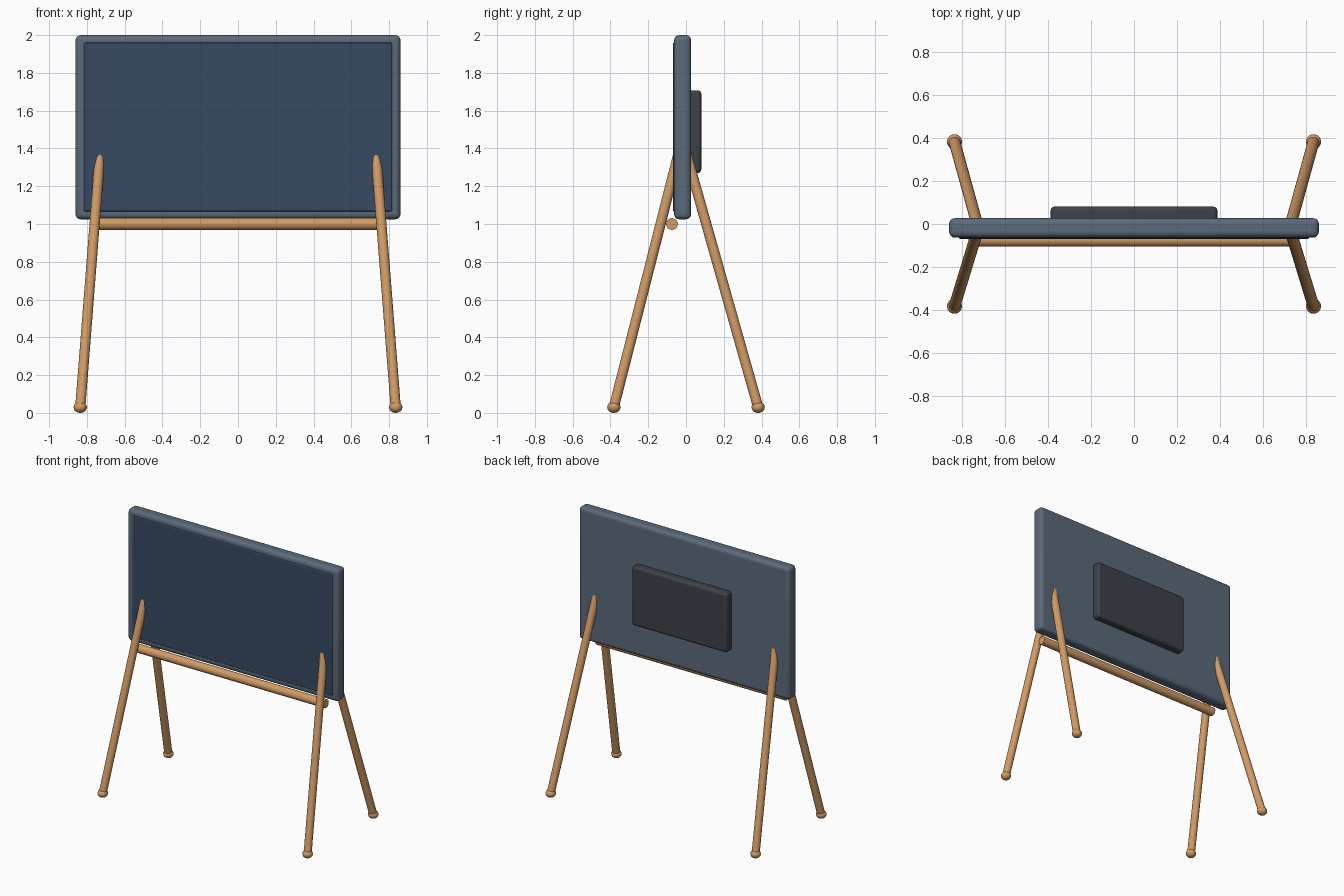
import bpy, math
from mathutils import Vector

if "Cube" in bpy.data.objects:
    bpy.data.objects.remove(bpy.data.objects["Cube"])


def material(name, rgb):
    m = bpy.data.materials.new(name)
    m.diffuse_color = (*rgb, 1)
    m.use_nodes = True
    m.node_tree.nodes["Principled BSDF"].inputs["Base Color"].default_value = m.diffuse_color
    return m


frame_mat = material("slate frame", (0.105, 0.143, 0.195))
screen_mat = material("dark blue screen", (0.039, 0.067, 0.125))
box_mat = material("charcoal housing", (0.046, 0.053, 0.068))
wood_mat = material("oak wood", (0.64, 0.33, 0.13))


def finish(name, mat):
    ob = bpy.context.object
    ob.name = name
    ob.data.materials.append(mat)
    bpy.ops.object.shade_smooth_by_angle(angle=math.radians(40))
    return ob


def rounded_box(name, lo, hi, radius, mat, segments=5):
    lo, hi = Vector(lo), Vector(hi)
    bpy.ops.mesh.primitive_cube_add(size=1, location=(lo + hi) / 2)
    ob = bpy.context.object
    ob.scale = hi - lo
    bpy.ops.object.transform_apply(location=False, rotation=False, scale=True)
    bev = ob.modifiers.new("round", "BEVEL")
    bev.width = radius
    bev.segments = segments
    bev.limit_method = "NONE"
    return finish(name, mat)


def rod(name, a, b, r1, r2, mat):
    a, b = Vector(a), Vector(b)
    d = b - a
    bpy.ops.mesh.primitive_cone_add(vertices=32, radius1=r1, radius2=r2,
                                    depth=d.length, location=(a + b) / 2)
    bpy.context.object.rotation_euler = d.to_track_quat("Z", "Y").to_euler()
    return finish(name, mat)


# Display panel, screen plate and rear housing
rounded_box("display_frame", (-0.86, -0.063, 1.025), (0.86, 0.027, 2.0), 0.027, frame_mat)
rounded_box("screen", (-0.815, -0.069, 1.067), (0.815, -0.045, 1.96), 0.006, screen_mat, 3)
rounded_box("rear_housing", (-0.388, 0.0, 1.27), (0.388, 0.081, 1.708), 0.02, box_mat)

# Crossbar under the display
rod("crossbar", (-0.77, -0.074, 1.0), (0.77, -0.074, 1.0), 0.031, 0.031, wood_mat)

# Splayed legs with rounded feet
for side, sx in (("left", -1), ("right", 1)):
    for end, sy in (("front", -1), ("back", 1)):
        foot = (sx * 0.835, sy * 0.382, 0.03)
        rod(f"{end}_{side}_leg", foot, (sx * 0.724, -0.02, 1.45), 0.027, 0.027, wood_mat)
        bpy.ops.mesh.primitive_uv_sphere_add(segments=32, ring_count=16, radius=0.035, location=foot)
        bpy.context.object.scale.z = 0.03 / 0.035
        finish(f"{end}_{side}_foot", wood_mat)
